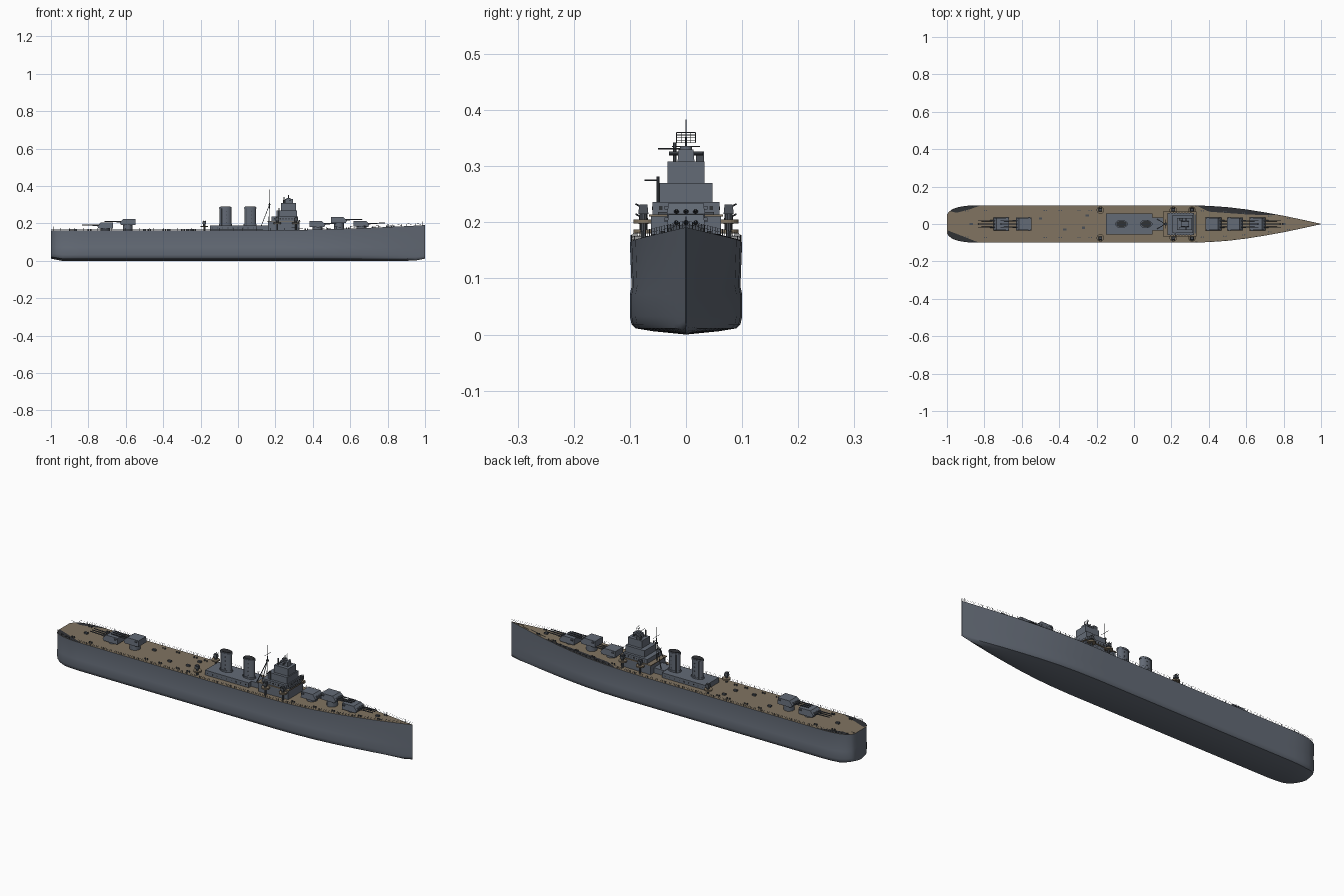
import bpy, bmesh, math
from mathutils import Vector, Matrix

if "Cube" in bpy.data.objects:
    bpy.data.objects.remove(bpy.data.objects["Cube"])


def material(name, rgb):
    m = bpy.data.materials.new(name)
    m.use_nodes = True
    m.diffuse_color = (*rgb, 1)
    m.node_tree.nodes["Principled BSDF"].inputs["Base Color"].default_value = (*rgb, 1)
    return m


GREY = material("hull_grey", (.125, .145, .18))
TAN = material("deck_tan", (.22, .175, .12))
DARK = material("dark_grey", (.03, .032, .036))
MID = material("fitting_grey", (.07, .08, .095))


def finish(bm, name, *mats, smooth=False):
    bmesh.ops.recalc_face_normals(bm, faces=bm.faces)
    me = bpy.data.meshes.new(name)
    bm.to_mesh(me)
    bm.free()
    ob = bpy.data.objects.new(name, me)
    bpy.context.collection.objects.link(ob)
    for m in mats:
        me.materials.append(m)
    if smooth:
        bpy.ops.object.select_all(action='DESELECT')
        ob.select_set(True)
        bpy.context.view_layer.objects.active = ob
        bpy.ops.object.shade_smooth_by_angle(angle=math.radians(35))
    return ob


def box(bm, x0, x1, y0, y1, z0, z1, taper=1):
    vs = bmesh.ops.create_cube(bm, size=1)["verts"]
    for v in vs:
        k = taper if v.co.z > 0 else 1
        v.co = ((x0 + x1) / 2 + v.co.x * (x1 - x0) * k,
                (y0 + y1) / 2 + v.co.y * (y1 - y0) * k, z1 if v.co.z > 0 else z0)


def rod(bm, a, b, r, r2=None, n=6):
    a, b = Vector(a), Vector(b)
    rot = (b - a).to_track_quat('Z', 'Y').to_matrix().to_4x4()
    bmesh.ops.create_cone(bm, cap_ends=True, segments=n, radius1=r, radius2=r2 or r,
                          depth=(b - a).length, matrix=Matrix.Translation((a + b) / 2) @ rot)


def drum(bm, x, y, z0, z1, r, n=16):
    rod(bm, (x, y, z0), (x, y, z1), r, n=n)


def table(points, x):
    for (xa, a), (xb, b) in zip(points, points[1:]):
        if x <= xb:
            return a + (b - a) * (x - xa) / (xb - xa)
    return points[-1][1]


OUTLINE = [(-1, .05), (-.99, .065), (-.97, .08), (-.94, .09), (-.9, .097), (-.85, .1), (.3, .1),
           (.4, .097), (.5, .09), (.6, .078), (.7, .062), (.8, .044), (.9, .023), (1, .0006)]


def beam(x):
    return table(OUTLINE, x)


def deck_z(x):
    return .163 + .028 * max(0, (x - .1) / .9) ** 1.8


# Hull: lofted half sections, deck as the top strip
SECTION = [(0, 0), (.6, .006), (.9, .011), (.97, .018), (1, .032), (1, .072), (.97, .086)]
stations = sorted({p[0] for p in OUTLINE} | {i / 20 for i in range(-16, 20)})
bm = bmesh.new()
rings = []
for x in stations:
    w = beam(x)
    lift = .012 * max(0, (abs(x) - .94) / .06)
    half = [(f * w, z + lift * (1 - z / .1)) for f, z in SECTION] + [(w, deck_z(x))]
    ring = half + [(-y, z) for y, z in reversed(half[1:])]
    rings.append([bm.verts.new((x, y, z)) for y, z in ring])
n, top = len(rings[0]), len(SECTION)
for a, b in zip(rings, rings[1:]):
    for i in range(n):
        j = (i + 1) % n
        f = bm.faces.new((a[i], a[j], b[j], b[i]))
        f.material_index = int(i == top)
for end in (rings[0], rings[-1]):
    bm.faces.new(end)
finish(bm, "hull", GREY, TAN, smooth=True)


# Dark deck panels at the bow and the stern quarters
def deck_panel(name, inner, side):
    bm = bmesh.new()
    x0, x1 = inner[0][0], inner[-1][0]
    pairs = []
    for i in range(25):
        x = x0 + (x1 - x0) * i / 24
        w = beam(x)
        pairs.append([bm.verts.new((x, side * y, deck_z(x) + .001))
                      for y in (min(w - .0005, table(inner, x)), w)])
    for a, b in zip(pairs, pairs[1:]):
        bm.faces.new((a[0], a[1], b[1], b[0]))
    bmesh.ops.solidify(bm, geom=bm.faces[:], thickness=.001)
    finish(bm, name, DARK)


deck_panel("bow_dark_panel", [(.34, .096), (.4, .066), (.62, .05), (.77, .047)], 1)
deck_panel("stern_dark_panel_right", [(-.995, .035), (-.95, .052), (-.83, .099)], -1)
deck_panel("stern_dark_panel_left", [(-.985, .07), (-.95, .06), (-.88, .078), (-.82, .099)], 1)

# Railings with two wires
bm = bmesh.new()
xs = [-1 + .025 * i for i in range(81)]
for s in (-1, 1):
    for x, nx in zip(xs, xs[1:] + [None]):
        p = Vector((x, s * beam(x) * .985, deck_z(x)))
        rod(bm, p, p + Vector((0, 0, .012)), .0005, n=4)
        if nx is not None:
            q = Vector((nx, s * beam(nx) * .985, deck_z(nx)))
            for h in (.006, .012):
                up = Vector((0, 0, h))
                rod(bm, p + up, q + up, .0003, n=3)
finish(bm, "railings", MID)


# Main gun turrets with three barrels each
def turret(name, x, z, d):
    bm = bmesh.new()
    drum(bm, x, 0, .155, z + .004, .026, 24)
    side = [(-.042, 0), (.036, 0), (.042, .012), (.024, .031), (-.042, .031)]
    faces = []
    for s in (-1, 1):
        faces.append([bm.verts.new((x + d * px, s * (.034 if pz < .02 else .031), z + pz))
                      for px, pz in side])
        bm.faces.new(faces[-1])
    for i in range(len(side)):
        j = (i + 1) % len(side)
        bm.faces.new((faces[0][i], faces[0][j], faces[1][j], faces[1][i]))
    box(bm, x - d * .03 - .005, x - d * .03 + .005, -.038, .038, z + .02, z + .026)
    finish(bm, name, GREY)
    bm = bmesh.new()
    for y in (-.017, 0, .017):
        rod(bm, (x + d * .034, y, z + .016), (x + d * .06, y, z + .017), .0045, .0035, 10)
        rod(bm, (x + d * .05, y, z + .017), (x + d * .125, y, z + .019), .003, .0022, 10)
    finish(bm, name + "_barrels", MID, smooth=True)


turret("turret_bow_low", .66, .183, 1)
turret("turret_bow_high", .54, .203, 1)
turret("turret_bow_rear", .425, .181, 1)
turret("turret_stern_high", -.59, .192, -1)
turret("turret_stern_low", -.71, .173, -1)

# Deckhouse and stepped bridge tower
bm = bmesh.new()
box(bm, -.15, .1, -.055, .055, .155, .188)
box(bm, .1, .18, -.035, .035, .155, .19)
box(bm, .16, .33, -.062, .062, .155, .212)
box(bm, .18, .32, -.06, .06, .212, .236)
finish(bm, "deckhouse", GREY)
bm = bmesh.new()
box(bm, .205, .315, -.047, .047, .236, .27)
box(bm, .23, .31, -.033, .033, .27, .308)
box(bm, .25, .295, -.015, .015, .308, .33, .9)
drum(bm, .27, 0, .328, .336, .011)
finish(bm, "bridge_tower", GREY)
bm = bmesh.new()
box(bm, .155, .335, -.066, .066, .21, .214)
for s in (-1, 1):
    for x, z in ((.21, .198), (.31, .198), (-.18, .18)):
        drum(bm, x, s * .074, z, z + .007, .02, 20)
finish(bm, "tan_platforms", TAN)

# Bridge windows and portholes as thin plates
bm = bmesh.new()
for i in range(7):
    y = -.045 + .015 * i
    box(bm, .3195, .321, y - .003, y + .003, .222, .229)
for s in (-1, 1):
    for i in range(8):
        x = .195 + .0155 * i
        box(bm, x - .003, x + .003, s * .06 - .001, s * .06 + .001, .222, .228)
    for i in range(9):
        x = -.135 + .027 * i
        box(bm, x - .002, x + .002, s * .055 - .001, s * .055 + .001, .172, .177)
finish(bm, "windows", DARK)

# Oval funnels with caps and dark mouths
for label, x in (("rear", -.067), ("front", .065)):
    bands = [("funnel", .18, .288, 1, GREY), ("funnel_lip", .279, .285, 1.08, GREY),
             ("funnel_base", .186, .196, 1.12, GREY), ("funnel_mouth", .286, .29, .9, DARK)]
    for part, z0, z1, k, mat in bands:
        bm = bmesh.new()
        drum(bm, 0, 0, z0, z1, .031 * k, 32)
        for v in bm.verts:
            v.co.x, v.co.y = v.co.x + x, v.co.y * .62
        finish(bm, f"{label}_{part}", mat, smooth=True)
    bm = bmesh.new()
    for s in (-1, 1):
        rod(bm, (x - .02, s * .017, .185), (x - .02, s * .017, .28), .002)
        for i in range(4):
            rod(bm, (x + .006, s * .0165, .205 + .02 * i), (x + .006, s * .021, .205 + .02 * i), .003)
    finish(bm, label + "_funnel_pipes", MID)

# Tripod mast, radar frame and tower fittings
bm = bmesh.new()
rod(bm, (.165, 0, .185), (.171, 0, .383), .0025, .0012)
for s in (-1, 1):
    rod(bm, (.125, s * .025, .188), (.168, 0, .3), .0018)
rod(bm, (.17, -.025, .335), (.17, .025, .335), .001)
drum(bm, .169, 0, .3, .305, .008, 10)
drum(bm, .27, 0, .33, .352, .0018, 6)
for i in range(5):
    rod(bm, (.275, -.017, .342 + .0045 * i), (.275, .017, .342 + .0045 * i), .0006, n=4)
    rod(bm, (.275, -.017 + .0085 * i, .342), (.275, -.017 + .0085 * i, .36), .0006, n=4)
finish(bm, "mast_and_radar", MID)
bm = bmesh.new()
rod(bm, (.278, -.03, .323), (.278, .03, .323), .0035, n=8)
box(bm, .24, .262, .018, .032, .308, .326)
drum(bm, .245, -.02, .308, .342, .003, 8)
rod(bm, (.27, -.05, .331), (.27, -.01, .331), .001)
drum(bm, .22, -.05, .236, .282, .003, 8)
rod(bm, (.22, -.074, .275), (.22, -.05, .275), .0012)
box(bm, .324, .332, -.05, .05, .214, .218)
finish(bm, "tower_fittings", MID)

# Paired anti-aircraft mounts on the platforms
bm = bmesh.new()
for s in (-1, 1):
    for x, z in ((.21, .205), (.31, .205), (-.18, .187)):
        y = s * .076
        drum(bm, x, y, .16, z, .005, 8)
        drum(bm, x, y, z, z + .012, .007, 10)
        box(bm, x - .01, x + .01, y - .009, y + .009, z + .01, z + .027, .8)
        for dx in (-.005, .005):
            rod(bm, (x + dx, y, z + .02), (x + dx, y + s * .014, z + .028), .0015)
finish(bm, "side_gun_mounts", MID)

# Deck vents, bollards, winches and flagstaffs
bm = bmesh.new()
for s in (-1, 1):
    for x in (-.9, -.8, -.48, -.4, -.3, -.24, .36, .48, .58, .72, .82):
        for dx in (0, .012):
            drum(bm, x + dx, s * beam(x) * .72, deck_z(x) - .002, deck_z(x) + .007, .0035, 8)
for x, y in ((-.5, .03), (-.37, -.03), (-.25, .045), (-.27, -.02), (.8, 0), (-.87, 0)):
    box(bm, x - .009, x + .009, y - .006, y + .006, deck_z(x) - .002, deck_z(x) + .008)
for x in (-.985, .985):
    drum(bm, x, 0, deck_z(x), deck_z(x) + .02, .0008, 5)
finish(bm, "deck_fittings", MID)
